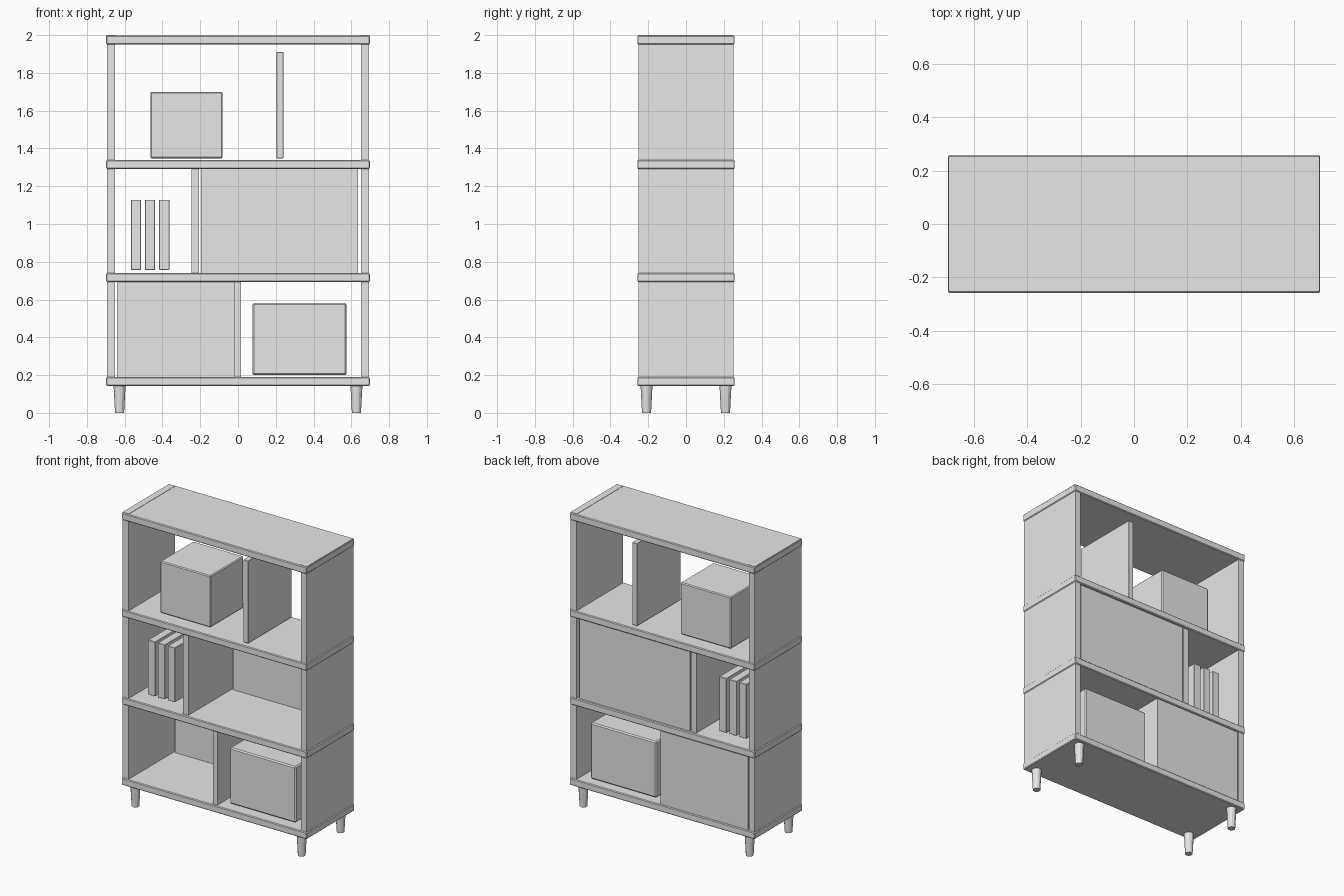
import bpy, bmesh
from mathutils import Matrix

cube = bpy.data.objects.get("Cube")
if cube:
    bpy.data.objects.remove(cube, do_unlink=True)

GREY = (0.8, 0.8, 0.8, 1.0)
mat = bpy.data.materials.new("light grey")
mat.use_nodes = True
mat.diffuse_color = GREY
mat.node_tree.nodes["Principled BSDF"].inputs["Base Color"].default_value = GREY


def finish(name, bm):
    mesh = bpy.data.meshes.new(name)
    bm.to_mesh(mesh)
    bm.free()
    mesh.materials.append(mat)
    obj = bpy.data.objects.new(name, mesh)
    bpy.context.collection.objects.link(obj)
    return obj


def box(name, x, y, z, bevel=0.0):
    """Box between (min, max) pairs on each axis, with an optional small bevel."""
    bm = bmesh.new()
    size = [b - a for a, b in (x, y, z)]
    mid = [(a + b) / 2 for a, b in (x, y, z)]
    m = Matrix.Translation(mid) @ Matrix.Diagonal((*size, 1))
    bmesh.ops.create_cube(bm, size=1, matrix=m)
    obj = finish(name, bm)
    if bevel:
        mod = obj.modifiers.new("soft edges", "BEVEL")
        mod.width = bevel
        mod.segments = 1
    return obj


# Shelves, from the bottom up
shelves = [(0.143, 0.19), (0.693, 0.741), (1.291, 1.338), (1.95, 1.998)]
for i, z in enumerate(shelves):
    box(f"shelf_{i + 1}", (-0.698, 0.698), (-0.258, 0.258), z, 0.005)

# Side panels between the shelves, and end caps on the top shelf
for side, s in (("left", 1), ("right", -1)):
    span = sorted((s * 0.65, s * 0.693))
    for i in range(3):
        box(f"side_panel_{side}_{i + 1}", span, (-0.252, 0.252),
            (shelves[i][1] - 0.002, shelves[i + 1][0] + 0.002))
    box(f"top_cap_{side}", sorted((s * 0.648, s * 0.695)), (-0.25, 0.25), (1.96, 2.0))

# Dividers
box("bottom_divider", (-0.018, 0.016), (-0.245, 0.235), (0.19, 0.693))
box("middle_divider", (-0.246, -0.206), (-0.24, 0.24), (0.741, 1.291))
box("top_divider", (0.204, 0.241), (-0.235, 0.235), (1.348, 1.91), 0.002)

# Back panels
box("bottom_back_panel", (-0.641, 0.016), (0.235, 0.25), (0.19, 0.69))
box("middle_back_panel", (-0.197, 0.636), (0.225, 0.24), (0.741, 1.291))

# Storage boxes and books
box("upper_storage_box", (-0.463, -0.082), (-0.178, 0.178), (1.348, 1.70), 0.006)
box("lower_storage_box", (0.077, 0.574), (-0.2, 0.21), (0.2, 0.582), 0.008)
for i, x in enumerate((-0.54, -0.466, -0.39)):
    box(f"book_{i + 1}", (x - 0.027, x + 0.027), (-0.16, 0.16), (0.757, 1.128), 0.002)

# Tapered legs
for side, sx in (("left", 1), ("right", -1)):
    for end, sy in (("front", -1), ("back", 1)):
        bm = bmesh.new()
        bmesh.ops.create_cone(bm, cap_ends=True, segments=12, radius1=0.024,
                              radius2=0.032, depth=0.15,
                              matrix=Matrix.Translation((sx * 0.627, sy * 0.209, 0.075)))
        finish(f"leg_{end}_{side}", bm)
